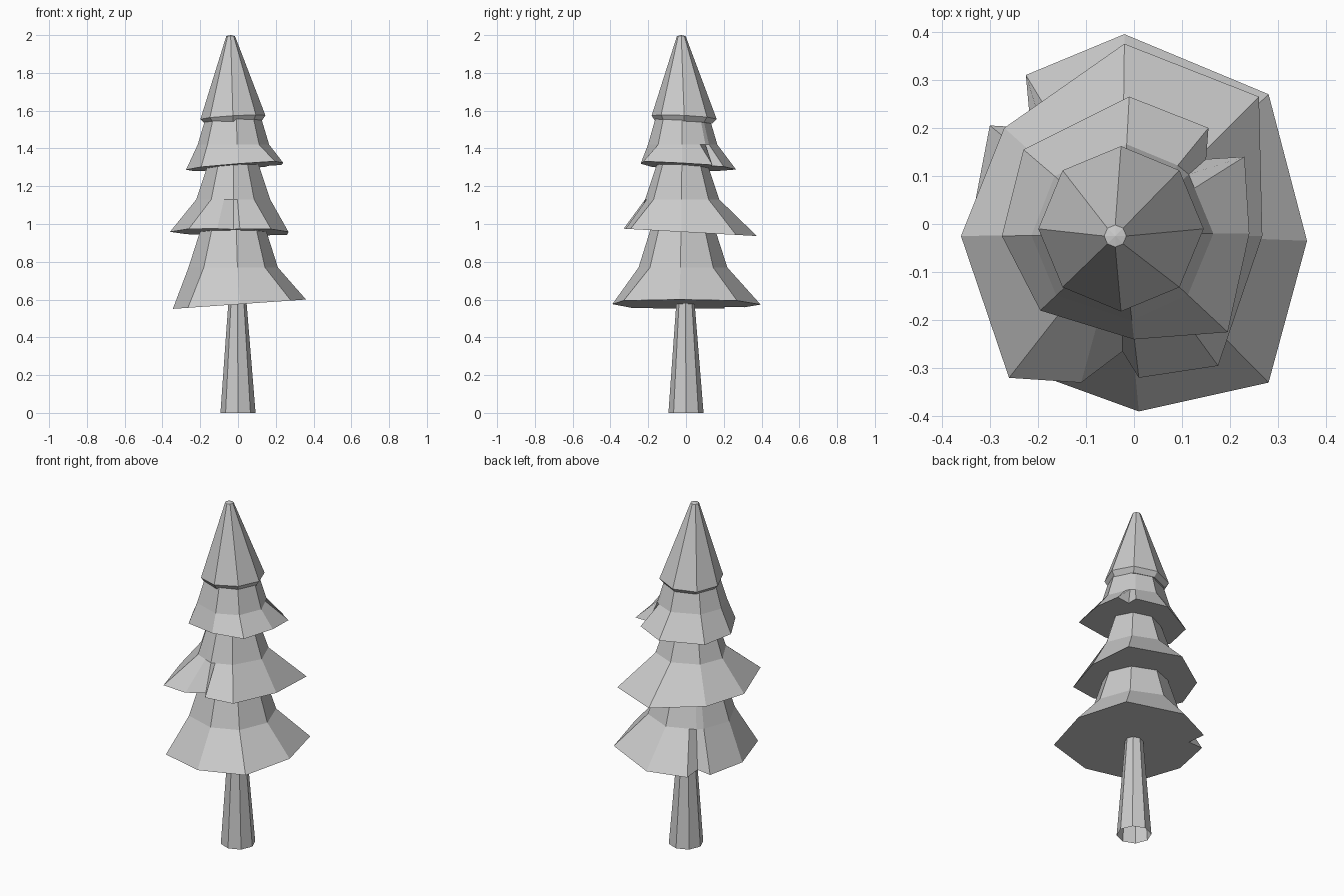
import bpy
from math import pi, cos, sin, atan2

if "Cube" in bpy.data.objects:
    bpy.data.objects.remove(bpy.data.objects["Cube"])


def build(name, rings, tip=None, base=None):
    """Skin a stack of equal-count rings; optional centre points close the ends."""
    n = len(rings[0])
    verts = [p for ring in rings for p in ring]
    faces = []
    for k in range(len(rings) - 1):
        for i in range(n):
            j = (i + 1) % n
            faces.append((k * n + i, k * n + j, (k + 1) * n + j, (k + 1) * n + i))
    if base:
        verts.append(base)
        faces += [((i + 1) % n, i, len(verts) - 1) for i in range(n)]
    if tip:
        verts.append(tip)
        s = (len(rings) - 1) * n
        faces += [(s + i, s + (i + 1) % n, len(verts) - 1) for i in range(n)]
    me = bpy.data.meshes.new(name)
    me.from_pydata(verts, [], faces)
    ob = bpy.data.objects.new(name, me)
    bpy.context.collection.objects.link(ob)
    return ob


def octagon(cx, cy, r, height):
    pts = []
    for i in range(8):
        x, y = cx + r * cos(i * pi / 4), cy + r * sin(i * pi / 4)
        pts.append((x, y, height(x, y)))
    return pts


def skirt(name, rim, plane, levels):
    """Flared branch tier: uneven tilted rim rising through octagonal levels."""
    cx, cy = -0.025, -0.02
    z0, sx, sy = plane
    rings = [[(x, y, z0 + sx * x + sy * y) for x, y in rim]]
    for r, z in levels:
        ring = []
        for x, y in rim:
            a = atan2(y - cy, x - cx)
            d = r * cos(pi / 8) / cos(a % (pi / 4) - pi / 8)
            ring.append((cx + d * cos(a), cy + d * sin(a), z))
        rings.append(ring)
    return build(name, rings, base=(cx, cy, z0 + sx * cx + sy * cy))


# Tapered trunk, open at the foot
build("trunk", [octagon(0, 0, 0.093, lambda x, y: 0),
                octagon(-0.003, -0.003, 0.047, lambda x, y: 0.6)])

# Three branch tiers, each with one split in its rim
skirt("lower_branches",
      [(0.36, -0.035), (0.28, 0.27), (-0.02, 0.395), (-0.225, 0.31), (-0.215, 0.2),
       (-0.30, 0.205), (-0.345, -0.03), (-0.265, -0.29), (0.01, -0.39), (0.28, -0.33)],
      (0.575, 0.07, 0), [(0.24, 0.77), (0.172, 0.98)])
skirt("middle_branches",
      [(0.267, -0.025), (0.26, 0.265), (-0.02, 0.375), (-0.27, 0.2), (-0.36, -0.025),
       (-0.26, -0.32), (-0.11, -0.33), (-0.024, -0.265), (0.01, -0.32), (0.175, -0.295)],
      (0.957, 0, -0.055), [(0.197, 1.13), (0.13, 1.33)])
skirt("upper_branches",
      [(0.24, -0.02), (0.23, 0.14), (0.15, 0.135), (0.155, 0.2), (-0.01, 0.265),
       (-0.23, 0.155), (-0.275, -0.025), (-0.195, -0.18), (0, -0.24), (0.195, -0.225)],
      (1.305, 0.07, -0.06), [(0.19, 1.42), (0.148, 1.56)])

# Pointed crown with a blunt tip and a bevelled lower edge
build("crown", [octagon(-0.025, -0.012, 0.15, lambda x, y: 1.538 + 0.05 * x - 0.04 * y),
                octagon(-0.027, -0.01, 0.172, lambda x, y: 1.566 + 0.06 * x - 0.05 * y),
                octagon(-0.039, -0.025, 0.023, lambda x, y: 1.995)],
      tip=(-0.039, -0.025, 2.0), base=(-0.025, -0.012, 1.538))
